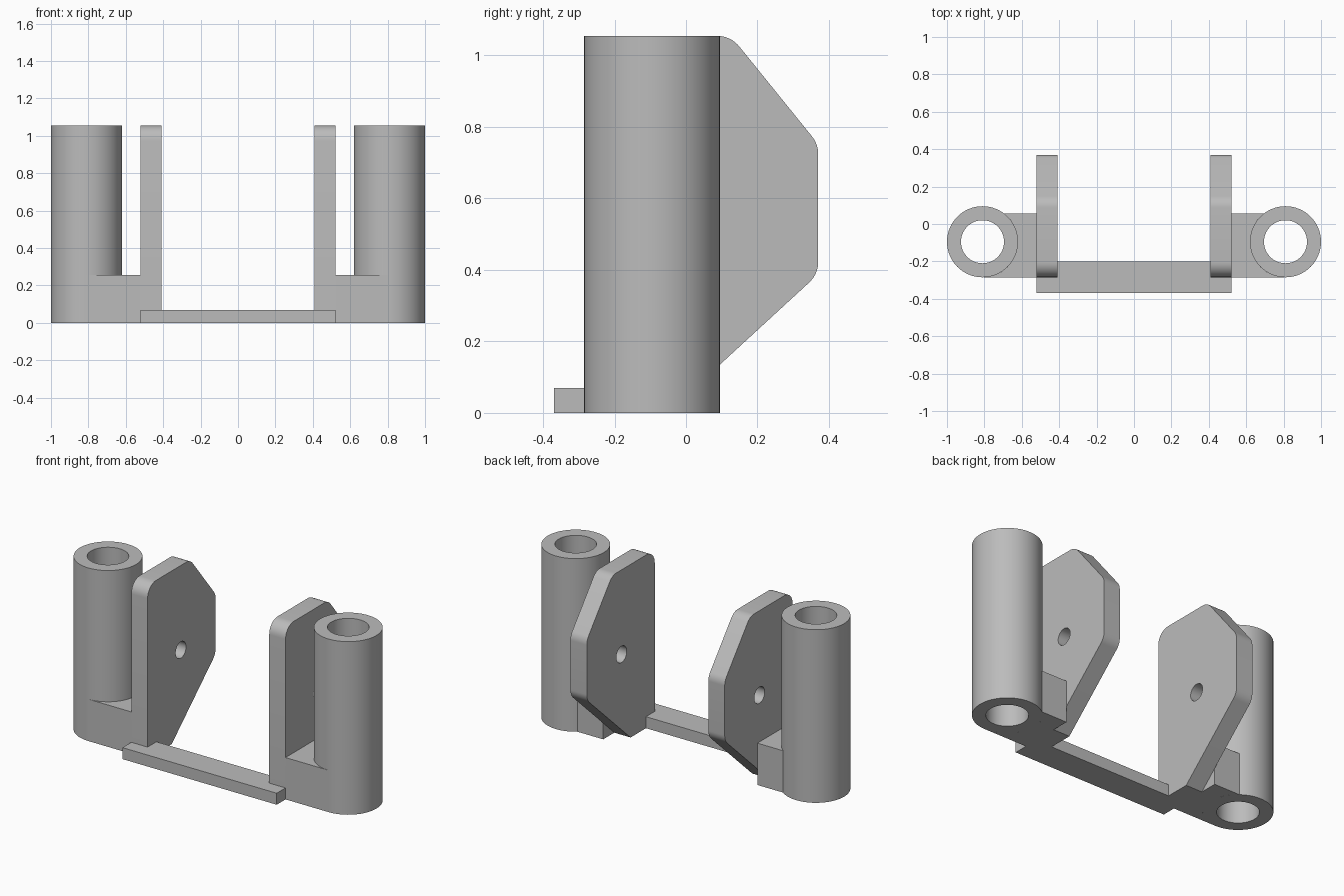
import bpy, bmesh
from math import radians, sin, cos, tan, asin, pi
from mathutils import Matrix, Vector

cube = bpy.data.objects.get("Cube")
if cube:
    bpy.data.objects.remove(cube, do_unlink=True)

HEIGHT = 1.055
TUBE = Vector((0.81, -0.095))
TUBE_R, BORE_R = 0.19, 0.115
PLATE_IN, PLATE_OUT = 0.41, 0.52
FRONT = -0.285

grey = bpy.data.materials.new("plain grey")
grey.use_nodes = True
color = (0.5, 0.5, 0.5, 1)
grey.diffuse_color = color
grey.node_tree.nodes["Principled BSDF"].inputs["Base Color"].default_value = color


def arc(center, radius, start, end, steps):
    return [Vector((center[0] + radius * cos(start + (end - start) * i / steps),
                    center[1] + radius * sin(start + (end - start) * i / steps)))
            for i in range(steps + 1)]


def circle(center, radius, steps=64):
    return arc(center, radius, 0, 2 * pi, steps)[:-1]


def fillet(corners, radius, steps=8):
    """Round the corners flagged True in a list of (u, v, flag)."""
    pts = [Vector(c[:2]) for c in corners]
    out = []
    for i, p in enumerate(pts):
        if not corners[i][2]:
            out.append(p)
            continue
        a = (pts[i - 1] - p).normalized()
        b = (pts[(i + 1) % len(pts)] - p).normalized()
        half = a.angle(b) / 2
        mid = p + (a + b).normalized() * radius / sin(half)
        v0 = p + a * radius / tan(half) - mid
        v1 = p + b * radius / tan(half) - mid
        for k in range(steps + 1):
            t = k / steps
            sweep = pi - 2 * half
            out.append(mid + (v0 * sin((1 - t) * sweep) + v1 * sin(t * sweep)) / sin(sweep))
    return out


def prism(name, loops, low, high, axes=Matrix.Identity(4), mirror=True):
    """Extrude closed loops (inner loops become holes) from low to high."""
    curve = bpy.data.curves.new(name, "CURVE")
    curve.dimensions = "2D"
    curve.fill_mode = "BOTH"
    curve.extrude = (high - low) / 2
    for loop in loops:
        spline = curve.splines.new("POLY")
        spline.points.add(len(loop) - 1)
        for point, co in zip(spline.points, loop):
            point.co = (co[0], co[1], 0, 1)
        spline.use_cyclic_u = True
    temp = bpy.data.objects.new(name + " outline", curve)
    bpy.context.collection.objects.link(temp)
    graph = bpy.context.evaluated_depsgraph_get()
    mesh = bpy.data.meshes.new_from_object(temp.evaluated_get(graph))
    bpy.data.objects.remove(temp, do_unlink=True)
    bpy.data.curves.remove(curve)

    bm = bmesh.new()
    bm.from_mesh(mesh)
    bmesh.ops.remove_doubles(bm, verts=bm.verts, dist=0.0001)
    bm.transform(axes @ Matrix.Translation((0, 0, (low + high) / 2)))
    bmesh.ops.recalc_face_normals(bm, faces=bm.faces)
    bm.to_mesh(mesh)
    bm.free()
    mesh.materials.clear()
    mesh.materials.append(grey)
    mesh.shade_smooth()
    mesh.set_sharp_from_angle(angle=radians(30))
    obj = bpy.data.objects.new(name, mesh)
    bpy.context.collection.objects.link(obj)
    if mirror:
        obj.modifiers.new("Mirror", "MIRROR").use_mirror_merge = False
    return obj


# Upright tubes with a through bore
prism("tubes", [circle(TUBE, TUBE_R), circle(TUBE, BORE_R)], 0, HEIGHT)

# Low blocks joining each tube to its plate, wrapped around the tube
BLOCK_BACK = 0.055
stop = pi - asin((BLOCK_BACK - TUBE.y) / TUBE_R)
wrap = arc(TUBE, TUBE_R, 1.5 * pi, stop, 32)
prism("joining_blocks",
      [[Vector((PLATE_OUT, FRONT))] + wrap + [Vector((PLATE_OUT, BLOCK_BACK))]],
      0, 0.255)

# Side plates drawn in the y-z plane, with a pivot hole
side_axes = Matrix(((0, 0, 1, 0), (1, 0, 0, 0), (0, 1, 0, 0), (0, 0, 0, 1)))
outline = fillet([(FRONT, 0, False), (-0.052, 0, False), (0.37, 0.388, True),
                  (0.37, 0.752, True), (0.125, HEIGHT, True),
                  (FRONT, HEIGHT, True)], 0.08)
prism("side_plates", [outline, circle((0.035, 0.54), 0.05, 32)],
      PLATE_IN, PLATE_OUT, side_axes)

# Cross bar along the front
bar = [(-PLATE_OUT, -0.37), (PLATE_OUT, -0.37), (PLATE_OUT, -0.2), (-PLATE_OUT, -0.2)]
prism("cross_bar", [bar], 0, 0.07, mirror=False)
